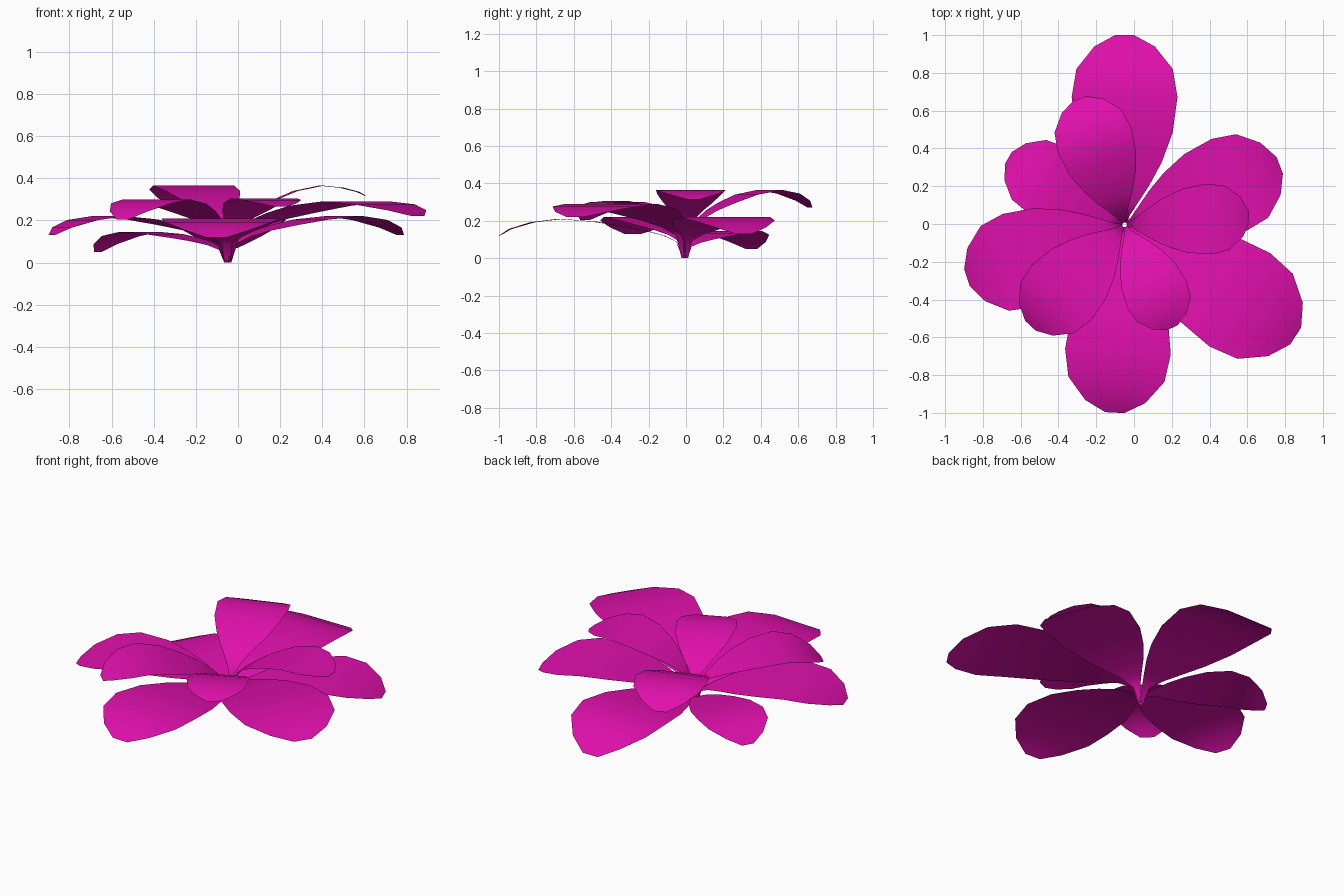
import bpy, math

if "Cube" in bpy.data.objects:
    bpy.data.objects.remove(bpy.data.objects["Cube"])

# single flat petal colour
mat = bpy.data.materials.new("magenta")
mat.diffuse_color = (0.74, 0.005, 0.41, 1)
mat.use_nodes = True
mat.node_tree.nodes["Principled BSDF"].inputs["Base Color"].default_value = mat.diffuse_color

CENTRE = (-0.05, -0.005)

# petal stations: (distance along, half width share, rise share, droop share)
STATIONS = [
    (0.00, 0.05, 0.00, 0.0),
    (0.035, 0.09, 0.42, 0.0),
    (0.10, 0.24, 0.57, 0.0),
    (0.20, 0.47, 0.70, 0.0),
    (0.32, 0.70, 0.81, 0.0),
    (0.48, 0.91, 0.93, 0.0),
    (0.67, 1.00, 1.00, 0.0),
    (0.82, 0.91, 1.00, 0.20),
    (0.94, 0.57, 1.00, 0.60),
    (1.00, 0.18, 1.00, 1.0),
]
ACROSS = (-1, -0.5, 0, 0.5, 1)


def petal(name, angle, length, half_width, peak, tip):
    """One thin petal: a claw rising from the base, then arching outward."""
    a = math.radians(angle)
    dx, dy = math.cos(a), math.sin(a)
    verts, faces = [], []
    for t, w, rise, droop in STATIONS:
        r = 0.012 + t * (length - 0.012)
        z = peak * rise - (peak - tip) * droop
        for u in ACROSS:
            s = u * w * half_width
            verts.append((CENTRE[0] + dx * r - dy * s,
                          CENTRE[1] + dy * r + dx * s, z))
    n = len(ACROSS)
    for i in range(len(STATIONS) - 1):
        for j in range(n - 1):
            k = i * n + j
            faces.append((k, k + n, k + n + 1, k + 1))
    me = bpy.data.meshes.new(name)
    me.from_pydata(verts, [], faces)
    me.materials.append(mat)
    for p in me.polygons:
        p.use_smooth = True
    me.update()
    ob = bpy.data.objects.new(name, me)
    bpy.context.collection.objects.link(ob)


# outer whorl: angle, length, half width, peak height, tip height
OUTER = [
    (90, 1.005, 0.28, 0.205, 0.07),
    (21, 0.88, 0.26, 0.22, 0.13),
    (-33, 1.08, 0.295, 0.29, 0.22),
    (-93, 0.995, 0.28, 0.21, 0.12),
    (198.5, 0.88, 0.26, 0.22, 0.13),
    (150, 0.71, 0.20, 0.145, 0.05),
]
# inner whorl, smaller and higher
INNER = [
    (109.5, 0.71, 0.205, 0.365, 0.27),
    (4, 0.66, 0.187, 0.365, 0.315),
    (-65, 0.60, 0.172, 0.305, 0.265),
    (227, 0.73, 0.215, 0.30, 0.205),
]
for i, p in enumerate(OUTER):
    petal(f"outer_petal_{i + 1}", *p)
for i, p in enumerate(INNER):
    petal(f"inner_petal_{i + 1}", *p)
